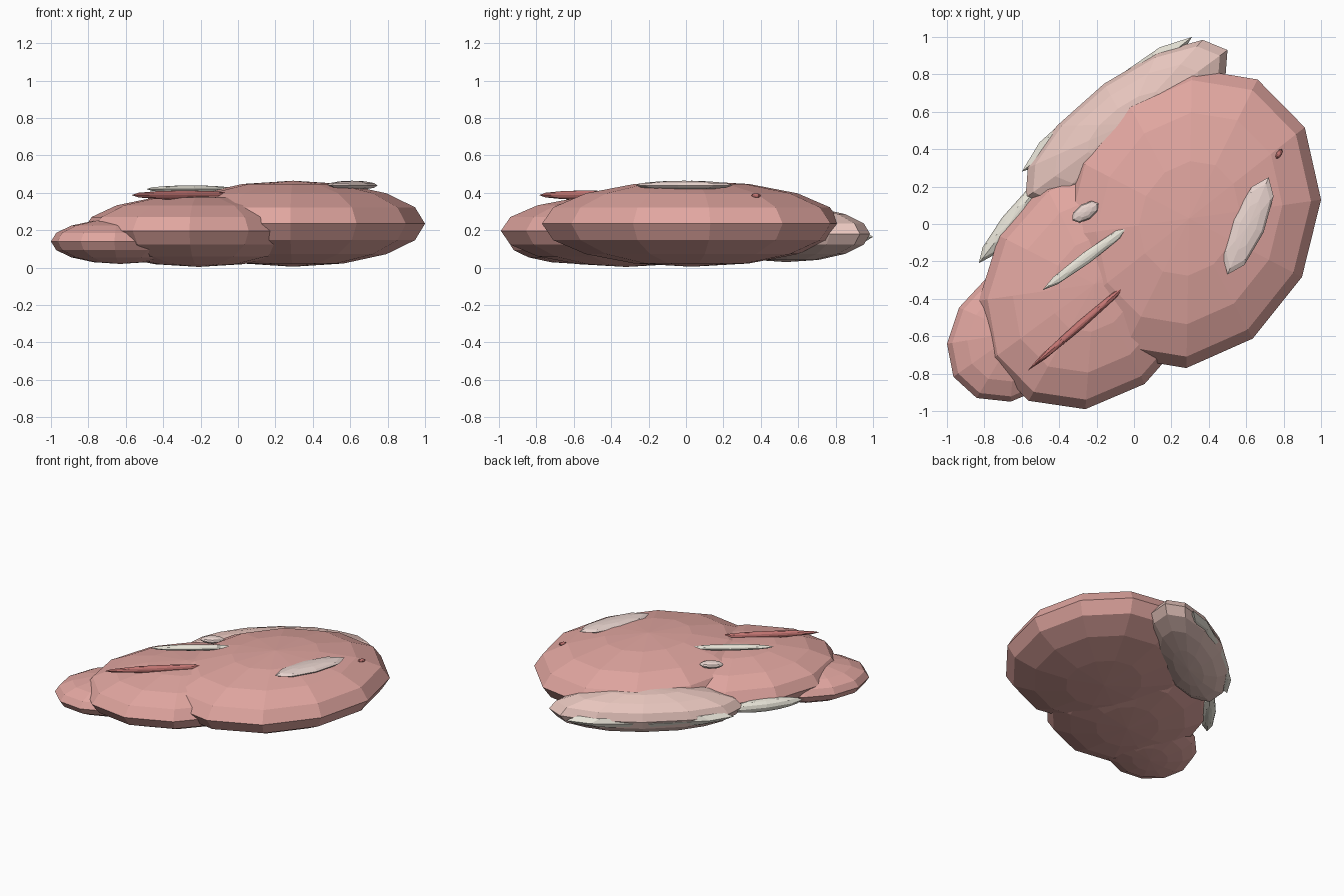
import bpy, bmesh
from mathutils import Matrix

if "Cube" in bpy.data.objects:
    bpy.data.objects.remove(bpy.data.objects["Cube"])


def material(name, rgb):
    m = bpy.data.materials.new(name)
    m.diffuse_color = (*rgb, 1)
    m.use_nodes = True
    m.node_tree.nodes["Principled BSDF"].inputs["Base Color"].default_value = m.diffuse_color
    return m


meat = material("meat", (0.75, 0.38, 0.35))
fat = material("fat", (0.80, 0.77, 0.68))
rind = material("rind", (0.80, 0.56, 0.51))
pale = material("pale", (0.80, 0.65, 0.61))
red = material("red", (0.55, 0.18, 0.17))


def lobe(name, centre, a, b, height, mat, segs=12, rings=8):
    """Flattened low-poly sphere; a and b are its half axes in plan."""
    bm = bmesh.new()
    m = Matrix(((a[0], b[0], 0, centre[0]),
                (a[1], b[1], 0, centre[1]),
                (0, 0, height, centre[2]),
                (0, 0, 0, 1)))
    bmesh.ops.create_uvsphere(bm, u_segments=segs, v_segments=rings, radius=1)
    bmesh.ops.transform(bm, matrix=m, verts=bm.verts)
    bmesh.ops.recalc_face_normals(bm, faces=bm.faces)
    me = bpy.data.meshes.new(name)
    bm.to_mesh(me)
    bm.free()
    me.materials.append(mat)
    ob = bpy.data.objects.new(name, me)
    bpy.context.collection.objects.link(ob)


def streak(name, start, end, z, width, height, mat):
    """Thin sliver between two plan points."""
    a = ((end[0] - start[0]) / 2, (end[1] - start[1]) / 2)
    n = (a[0] ** 2 + a[1] ** 2) ** 0.5
    c = ((start[0] + end[0]) / 2, (start[1] + end[1]) / 2, z)
    lobe(name, c, a, (-a[1] / n * width, a[0] / n * width), height, mat, 8, 6)


# Meat body
lobe("main_lobe", (0.295, 0.03, 0.235), (0.705, 0.10), (0.015, 0.80), 0.23, meat)
lobe("lower_lobe", (-0.21, -0.32, 0.197), (0.62, 0.09), (0.05, 0.67), 0.193, meat)
lobe("end_lobe", (-0.63, -0.58, 0.14), (0.37, 0.06), (0.03, 0.37), 0.12, meat)

# Fat along the back edge
lobe("back_rind", (-0.04, 0.535, 0.18), (0.54, 0.395), (-0.12, 0.215), 0.15, rind)
streak("edge_fat_long", (-0.60, 0.28), (0.31, 1.00), 0.165, 0.09, 0.06, fat)
streak("edge_fat_short", (-0.83, -0.21), (-0.50, 0.22), 0.165, 0.05, 0.045, fat)

# Marbling on the top
streak("marbling_centre", (-0.49, -0.355), (-0.01, 0.0), 0.42, 0.032, 0.02, fat)
streak("marbling_right", (0.50, -0.27), (0.72, 0.25), 0.44, 0.09, 0.025, pale)
streak("marbling_small", (-0.33, 0.02), (-0.19, 0.11), 0.385, 0.045, 0.025, pale)
streak("red_streak_left", (-0.57, -0.785), (0.0, -0.29), 0.388, 0.022, 0.025, red)
streak("red_streak_right", (0.76, 0.35), (0.79, 0.40), 0.385, 0.014, 0.012, red)
